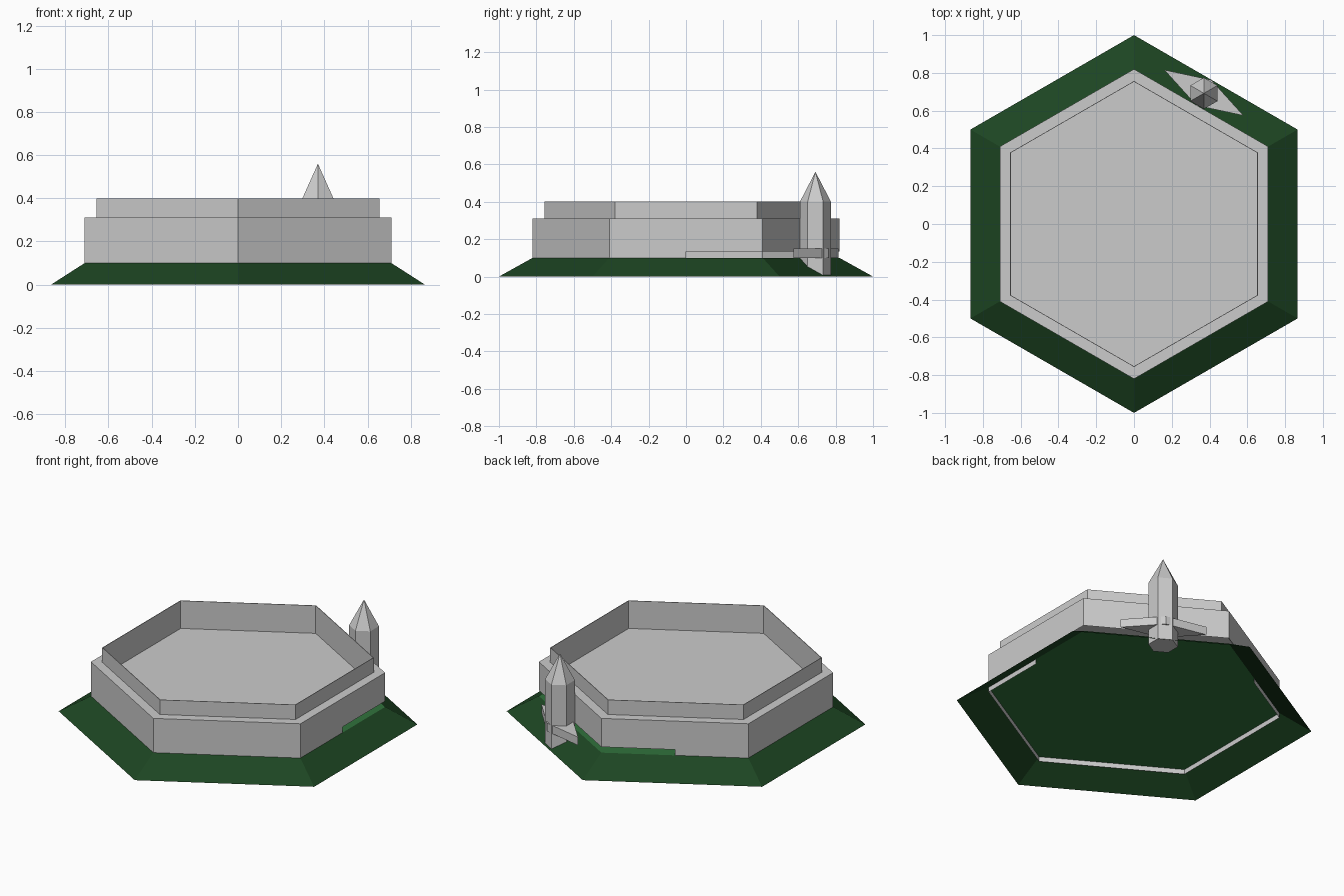
import bpy, bmesh
from math import sin, cos, radians

if "Cube" in bpy.data.objects:
    bpy.data.objects.remove(bpy.data.objects["Cube"])

def material(name, rgb):
    m = bpy.data.materials.new(name)
    m.diffuse_color = (*rgb, 1)
    m.use_nodes = True
    m.node_tree.nodes["Principled BSDF"].inputs["Base Color"].default_value = m.diffuse_color
    return m

def finish(name, bm, mat=None):
    bmesh.ops.remove_doubles(bm, verts=bm.verts, dist=1e-5)
    me = bpy.data.meshes.new(name)
    bm.to_mesh(me)
    bm.free()
    ob = bpy.data.objects.new(name, me)
    bpy.context.collection.objects.link(ob)
    if mat:
        me.materials.append(mat)
    return ob

def hex_point(r, z, k):
    # even k = middle of a side, odd k = corner
    if k % 2 == 0:
        r *= cos(radians(30))
    a = radians(30 * k)
    return (r * cos(a), r * sin(a), z)

def side(bm, lo, hi, k, step):
    # one quad between two (radius, z) levels
    pts = [hex_point(*lo, k), hex_point(*lo, k + step),
           hex_point(*hi, k + step), hex_point(*hi, k)]
    bm.faces.new([bm.verts.new(p) for p in pts])

def shell(bm, profile):
    for lo, hi in zip(profile, profile[1:]):
        for k in range(1, 13, 2):
            side(bm, lo, hi, k, 2)

def hex_cap(bm, r, z):
    bm.faces.new([bm.verts.new(hex_point(r, z, k)) for k in range(1, 13, 2)])

def prism(name, outline, z0, z1):
    bm = bmesh.new()
    f = bm.faces.new([bm.verts.new((x, y, z0)) for x, y in outline])
    top = bmesh.ops.extrude_face_region(bm, geom=[f])["geom"]
    for v in (g for g in top if isinstance(g, bmesh.types.BMVert)):
        v.co.z = z1
    if f.is_valid is False or len(bm.faces) == len(outline) + 1:
        bm.faces.new([v for v in bm.verts if v.co.z == z0])
    bmesh.ops.recalc_face_normals(bm, faces=bm.faces)
    return finish(name, bm)

dark_green = material("dark_green", (0.012, 0.06, 0.016))
green = material("green", (0.03, 0.17, 0.045))

# sloping earth bank, open underneath
bm = bmesh.new()
shell(bm, [(1.0, 0.0), (0.82, 0.10)])
finish("earth_bank", bm, dark_green)

# flat ground inside the bank
bm = bmesh.new()
hex_cap(bm, 0.82, 0.10)
finish("ground_plate", bm, green)

# outer wall: lower edge is raised around the back-right third
bm = bmesh.new()
for k in range(12):
    side(bm, (0.82, 0.135 if k < 4 else 0.07), (0.82, 0.31), k, 1)
finish("outer_wall", bm)

# ledge, parapet and sunken roof floor
bm = bmesh.new()
shell(bm, [(0.82, 0.31), (0.757, 0.31), (0.757, 0.40), (0.753, 0.40), (0.753, 0.23)])
hex_cap(bm, 0.753, 0.23)
finish("parapet_and_roof", bm)

# six-sided tower with pointed top
TX, TY, R = 0.37, 0.692, 0.083
bm = bmesh.new()
shell(bm, [(R, 0.007), (R, 0.40)])
for k in range(1, 13, 2):
    bm.faces.new([bm.verts.new(p) for p in
                  (hex_point(R, 0.40, k), hex_point(R, 0.40, k + 2), (0, 0, 0.56))])
hex_cap(bm, R, 0.007)
bmesh.ops.remove_doubles(bm, verts=bm.verts, dist=1e-5)
bmesh.ops.recalc_face_normals(bm, faces=bm.faces)
finish("tower", bm).location = (TX, TY, 0)

# diamond-shaped collar lying along the wall
fins = prism("tower_collar", [(0.242, 0), (0, 0.078), (-0.242, 0), (0, -0.078)], 0.10, 0.15)
fins.location = (TX, TY + 0.003, 0)
fins.rotation_euler.z = radians(-30)
